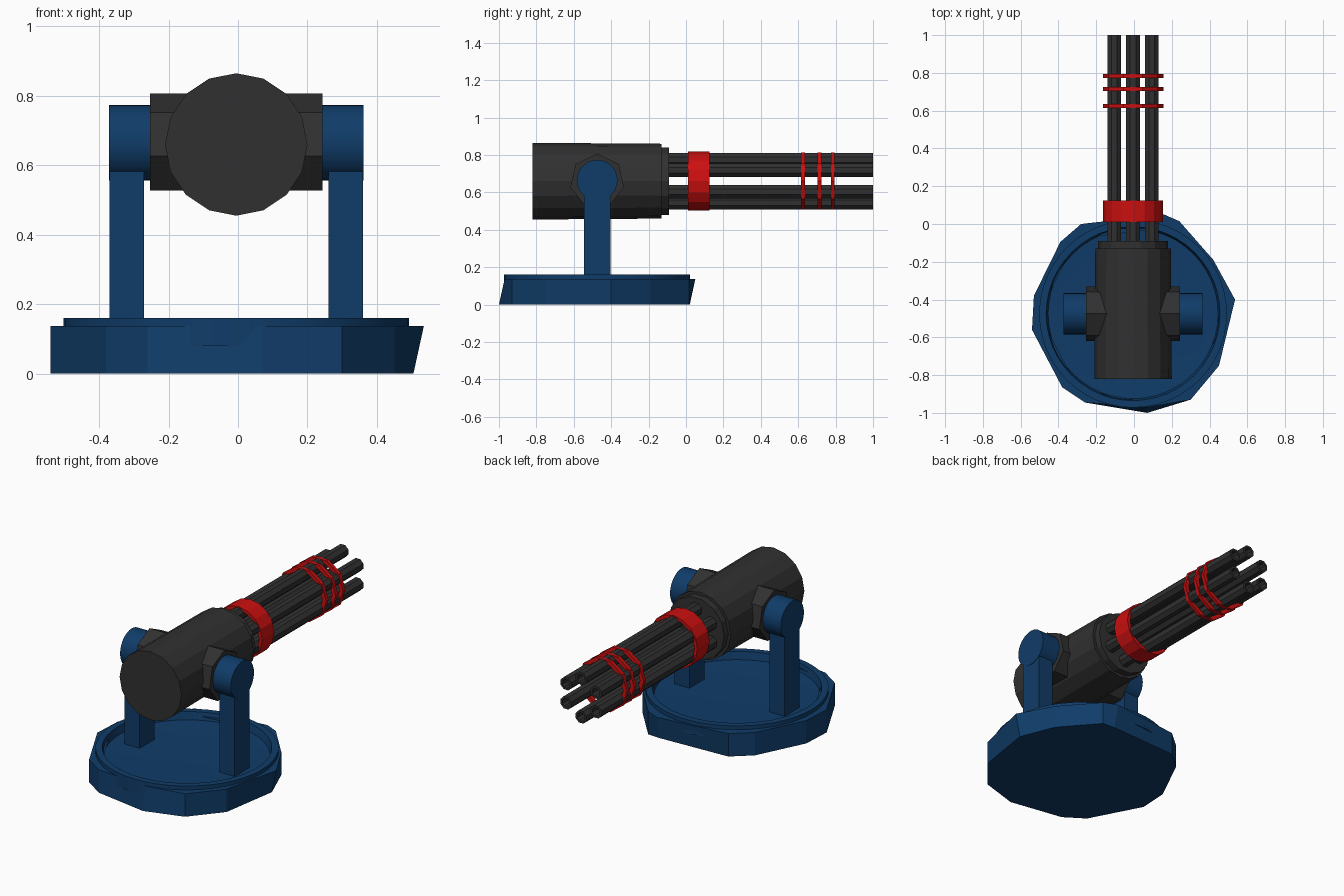
import bpy, bmesh, math
from mathutils import Matrix, Vector

if "Cube" in bpy.data.objects:
    bpy.data.objects.remove(bpy.data.objects["Cube"])


def material(name, rgb):
    m = bpy.data.materials.new(name)
    m.diffuse_color = (*rgb, 1)
    m.use_nodes = True
    m.node_tree.nodes["Principled BSDF"].inputs["Base Color"].default_value = m.diffuse_color
    return m


BLUE = material("blue_paint", (0.005, 0.045, 0.14))
DARK = material("dark_metal", (0.03, 0.03, 0.03))
RED = material("red_paint", (0.6, 0.005, 0.005))

BASE_Y = -0.475          # centre of the base and the pivot
CX, CZ = -0.005, 0.66    # gun axis


def finish(name, bm, mat, smooth=False):
    bmesh.ops.recalc_face_normals(bm, faces=bm.faces[:])
    mesh = bpy.data.meshes.new(name)
    bm.to_mesh(mesh)
    bm.free()
    obj = bpy.data.objects.new(name, mesh)
    bpy.context.collection.objects.link(obj)
    mesh.materials.append(mat)
    if smooth:
        bpy.ops.object.select_all(action='DESELECT')
        obj.select_set(True)
        bpy.context.view_layer.objects.active = obj
        bpy.ops.object.shade_smooth_by_angle(angle=math.radians(40))
    return obj


def lathe(name, profile, axis, origin, sides, mat, closed=False, phase=0.0, smooth=False):
    """Turn (radius, height) points round an axis; open profiles get end caps."""
    bm = bmesh.new()
    rot = Vector((0, 0, 1)).rotation_difference(Vector(axis)).to_matrix()
    rings = []
    for r, h in profile:
        ring = []
        for i in range(sides):
            a = 2 * math.pi * i / sides + phase
            p = rot @ Vector((r * math.cos(a), r * math.sin(a), h))
            ring.append(bm.verts.new(p + Vector(origin)))
        rings.append(ring)
    pairs = list(zip(rings, rings[1:]))
    if closed:
        pairs.append((rings[-1], rings[0]))
    else:
        bm.faces.new(rings[0])
        bm.faces.new(rings[-1])
    for a, b in pairs:
        for i in range(sides):
            j = (i + 1) % sides
            bm.faces.new((a[i], a[j], b[j], b[i]))
    return finish(name, bm, mat, smooth)


# Faceted, uneven base skirt
outline = [(0.07, -1.0), (0.30, -0.93), (0.45, -0.75), (0.535, -0.40), (0.42, -0.19),
           (0.24, 0.015), (0.16, 0.05), (-0.28, 0.0), (-0.39, -0.095), (-0.53, -0.38),
           (-0.54, -0.56), (-0.38, -0.865), (-0.26, -0.945)]
bm = bmesh.new()
low = [bm.verts.new((min(x, 0.505), min(y, 0.02), 0)) for x, y in outline]
high = [bm.verts.new((x, max(y, -0.97), 0.137)) for x, y in outline]
bm.faces.new(low)
n = len(outline)
for i in range(n):
    j = (i + 1) % n
    bm.faces.new((low[i], low[j], high[j], high[i]))
# the skirt top closes onto the round rim
inner = [bm.verts.new((0.47 * math.cos(a), BASE_Y + 0.47 * math.sin(a), 0.137))
         for a in (math.atan2(y - BASE_Y, x) for x, y in outline)]
for i in range(n):
    j = (i + 1) % n
    bm.faces.new((high[i], high[j], inner[j], inner[i]))
finish("base_skirt", bm, BLUE)

# Raised round rim with a recessed floor
lathe("base_rim", [(0.497, 0.08), (0.497, 0.16), (0.46, 0.16), (0.45, 0.115), (0.38, 0.11)],
      (0, 0, 1), (-0.005, BASE_Y, 0), 48, BLUE, smooth=True)

# Upright posts with round hubs
for side, name in ((-1, "left"), (1, "right")):
    bm = bmesh.new()
    bmesh.ops.create_cube(bm, size=1, matrix=Matrix.Translation((side * 0.315 - 0.005, BASE_Y, 0.36))
                          @ Matrix.Diagonal((0.1, 0.14, 0.5, 1)))
    finish(name + "_post", bm, BLUE)
    lathe(name + "_hub", [(0.109, 0.2), (0.109, 0.367)], (side, 0, 0),
          (-0.005, BASE_Y, 0.665), 32, BLUE, smooth=True)

# Trunnion through the housing
lathe("trunnion", [(0.147, -0.248), (0.147, 0.248)], (1, 0, 0), (CX, BASE_Y, 0.66), 7, DARK,
      phase=math.pi)

# Gun housing and its front collar
lathe("housing", [(0.205, -0.82), (0.2, -0.13)], (0, 1, 0), (CX, 0, CZ), 16, DARK)
lathe("housing_collar", [(0.185, -0.14), (0.185, -0.09)], (0, 1, 0), (CX, 0, CZ), 14, DARK)

# Six hollow barrels
for i in range(6):
    a = math.pi / 2 + i * math.pi / 3
    lathe("barrel_%d" % (i + 1),
          [(0.039, -0.12), (0.039, 1.0), (0.026, 1.0), (0.024, 0.85)], (0, 1, 0),
          (CX + 0.115 * math.cos(a), 0, CZ + 0.115 * math.sin(a)), 8, DARK, phase=math.pi / 8)

# Red clamp band and three thin rings
for name, y0, y1, r_out, r_in, sides in (("clamp_band", 0.01, 0.125, 0.158, 0.138, 16),
                                         ("front_ring_1", 0.614, 0.635, 0.16, 0.135, 10),
                                         ("front_ring_2", 0.704, 0.725, 0.16, 0.135, 10),
                                         ("front_ring_3", 0.774, 0.795, 0.16, 0.135, 10)):
    lathe(name, [(r_out, y0), (r_out, y1), (r_in, y1), (r_in, y0)], (0, 1, 0),
          (CX, 0, CZ), sides, RED, closed=True)
